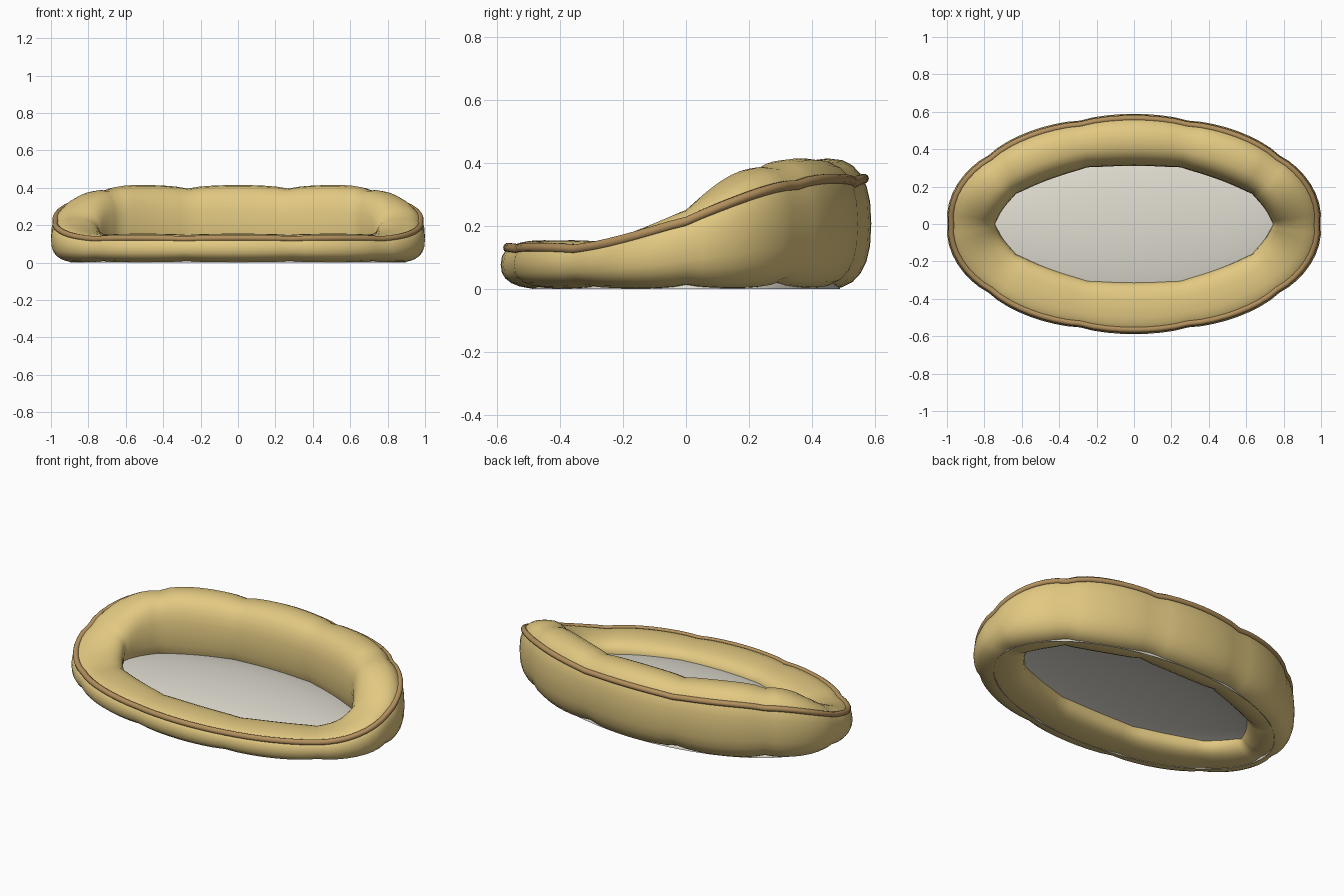
import bpy, bmesh
from math import sin, cos, pi, copysign
from mathutils import Vector

if "Cube" in bpy.data.objects:
    bpy.data.objects.remove(bpy.data.objects["Cube"])

STEPS = 80            # samples around the oval
PUFFS = 10            # quilted sections of the bolster
A, B = 0.87, 0.45     # centre line of the bolster


def material(name, rgb):
    m = bpy.data.materials.new(name)
    m.diffuse_color = (*rgb, 1)
    m.use_nodes = True
    m.node_tree.nodes["Principled BSDF"].inputs["Base Color"].default_value = m.diffuse_color
    return m


def finish(name, bm, mat, closed=True):
    if closed:
        bmesh.ops.recalc_face_normals(bm, faces=bm.faces)
    me = bpy.data.meshes.new(name)
    bm.to_mesh(me)
    bm.free()
    me.materials.append(mat)
    ob = bpy.data.objects.new(name, me)
    bpy.context.collection.objects.link(ob)
    for p in me.polygons:
        p.use_smooth = True
    return ob


def bridge_rings(bm, rings):
    n = len(rings[0])
    vs = [[bm.verts.new(c) for c in r] for r in rings]
    for a, b in zip(vs, vs[1:] + vs[:1]):
        for j in range(n):
            k = (j + 1) % n
            bm.faces.new((a[j], b[j], b[k], a[k]))


def frame(t):
    """Centre, outward direction, half width, half height and mid height."""
    centre = Vector((A * cos(t), B * sin(t), 0))
    out = Vector((B * cos(t), A * sin(t), 0)).normalized()
    u = min(max((sin(t) + 0.6) / 1.35, 0), 1)
    h = 0.155 + 0.26 * u * u * (3 - 2 * u)      # low front, high back
    puff = 0.91 + 0.09 * abs(sin(PUFFS / 2 * t)) ** 0.6
    return centre, out, 0.139 * puff, h / 2 * puff, h / 2


def power(v, e):
    return copysign(abs(v) ** e, v)


def bolster_ring(t, n=24):
    c, out, w, hh, mid = frame(t)
    ring = []
    for j in range(n):
        a = 2 * pi * j / n
        ring.append(c + out * w * power(cos(a), 0.8)
                    + Vector((0, 0, mid + hh * power(sin(a), 0.8))))
    return ring


def piping_ring(t, r=0.016, n=10):
    c, out, w, hh, mid = frame(t)
    c = c + out * w * 0.83 + Vector((0, 0, mid + hh * 0.69))
    return [c + out * r * cos(2 * pi * j / n)
            + Vector((0, 0, r * sin(2 * pi * j / n))) for j in range(n)]


angles = [2 * pi * i / STEPS for i in range(STEPS)]

# puffy bolster wall
bm = bmesh.new()
bridge_rings(bm, [bolster_ring(t) for t in angles])
finish("bolster", bm, material("tan_fabric", (0.76, 0.58, 0.22)))

# piping cord along the outer upper seam
bm = bmesh.new()
bridge_rings(bm, [piping_ring(t) for t in angles])
finish("piping", bm, material("brown_cord", (0.45, 0.28, 0.11)))

# domed cushion, open underneath
bm = bmesh.new()
bmesh.ops.create_uvsphere(bm, u_segments=48, v_segments=24, radius=1)
low = [v for v in bm.verts if v.co.z < -0.01]
bmesh.ops.delete(bm, geom=low, context='VERTS')
bmesh.ops.scale(bm, vec=(0.90, 0.49, 0.13), verts=bm.verts)
finish("cushion", bm, material("cream_fabric", (0.75, 0.72, 0.64)), closed=False)
